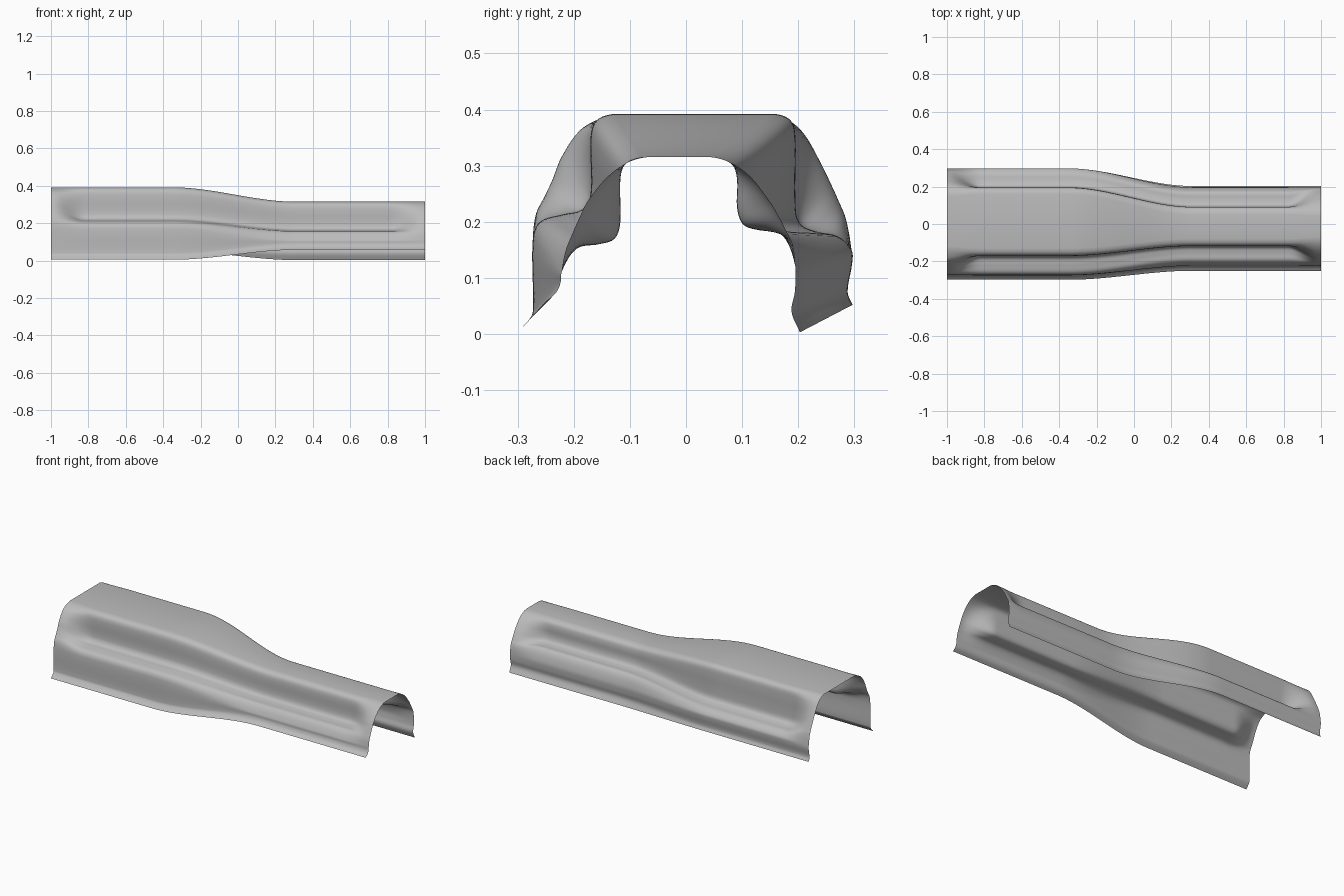
import bpy
import bmesh
from mathutils import Vector

default_cube = bpy.data.objects.get("Cube")
if default_cube:
    bpy.data.objects.remove(default_cube, do_unlink=True)

# Half sections as (distance from centre line, height), listed from the top down.
# "arch" is the plain open end, "groove" the pressed-in middle, "skirt" the lower wall.
front_wide = {
    "arch": [(.12, .392), (.155, .383), (.19, .362), (.222, .315), (.238, .275), (.252, .245), (.267, .215)],
    "groove": [(.13, .392), (.16, .38), (.17, .35), (.17, .25), (.185, .222), (.22, .213), (.26, .2)],
    "skirt": [(.273, .17), (.273, .04), (.28, .025), (.298, .005)],
}
front_narrow = {
    "arch": [(.07, .315), (.105, .305), (.14, .28), (.175, .237), (.19, .207), (.202, .18), (.215, .147)],
    "groove": [(.08, .315), (.108, .303), (.117, .275), (.117, .2), (.127, .17), (.155, .16), (.195, .152)],
    "skirt": [(.222, .11), (.224, .09), (.232, .073), (.25, .058)],
}
back_wide = {
    "arch": [(.15, .392), (.18, .383), (.21, .357), (.24, .305), (.258, .268), (.272, .237), (.285, .205)],
    "groove": [(.16, .392), (.187, .38), (.195, .35), (.195, .24), (.202, .198), (.23, .183), (.27, .174)],
    "skirt": [(.295, .15), (.296, .125), (.288, .075), (.297, .052)],
}
back_narrow = {
    "arch": [(.045, .315), (.08, .305), (.115, .28), (.15, .235), (.165, .21), (.178, .185), (.19, .16)],
    "groove": [(.05, .315), (.082, .302), (.091, .275), (.091, .225), (.102, .195), (.13, .185), (.17, .178)],
    "skirt": [(.195, .12), (.194, .075), (.188, .04), (.203, .003)],
}


def smooth_step(start, end, value):
    t = min(max((value - start) / (end - start), 0), 1)
    return t * t * (3 - 2 * t)


def blend(first, second, amount):
    return [Vector(a).lerp(Vector(b), amount) for a, b in zip(first, second)]


def smooth_curve(points, steps=5):
    """Curve through the points whose tangents follow each span's length."""
    before = points[0] - Vector((.05, 0))
    padded = [before] + points + [points[-1] * 2 - points[-2]]
    tangents = [(padded[i + 2] - padded[i]).normalized() for i in range(len(points))]
    result = []
    for i in range(len(points) - 1):
        p, q = points[i], points[i + 1]
        span = (q - p).length
        for step in range(steps):
            t = step / steps
            ease = t * t * (3 - 2 * t)
            leave = t * (1 - t) ** 2 * span
            arrive = t * t * (t - 1) * span
            result.append(p.lerp(q, ease) + tangents[i] * leave + tangents[i + 1] * arrive)
    result.append(points[-1])
    return result


def half_section(wide, narrow, taper, depth):
    shapes = []
    for section in (wide, narrow):
        upper = blend(section["arch"], section["groove"], depth)
        shapes.append(upper + [Vector(p) for p in section["skirt"]])
    return smooth_curve(blend(shapes[0], shapes[1], taper))


# Loft the sheet along its length
bm = bmesh.new()
rows = []
segments = 120
for i in range(segments + 1):
    x = -1 + 2 * i / segments
    taper = smooth_step(-.35, .31, x)
    depth = 1 - smooth_step(.82, .99, abs(x))
    front = half_section(front_wide, front_narrow, taper, depth)
    back = half_section(back_wide, back_narrow, taper, depth)
    section = [(x, -p.x, p.y) for p in reversed(front)] + [(x, p.x, p.y) for p in back]
    rows.append([bm.verts.new(co) for co in section])

for row, following in zip(rows, rows[1:]):
    for j in range(len(row) - 1):
        face = bm.faces.new((row[j], following[j], following[j + 1], row[j + 1]))
        face.smooth = True

mesh = bpy.data.meshes.new("tunnel_cover")
bm.to_mesh(mesh)
bm.free()
cover = bpy.data.objects.new("tunnel_cover", mesh)
bpy.context.collection.objects.link(cover)

# Plain grey sheet colour
grey = bpy.data.materials.new("plain_grey")
grey.use_nodes = True
colour = (.5, .5, .5, 1)
grey.diffuse_color = colour
grey.node_tree.nodes["Principled BSDF"].inputs["Base Color"].default_value = colour
mesh.materials.append(grey)
